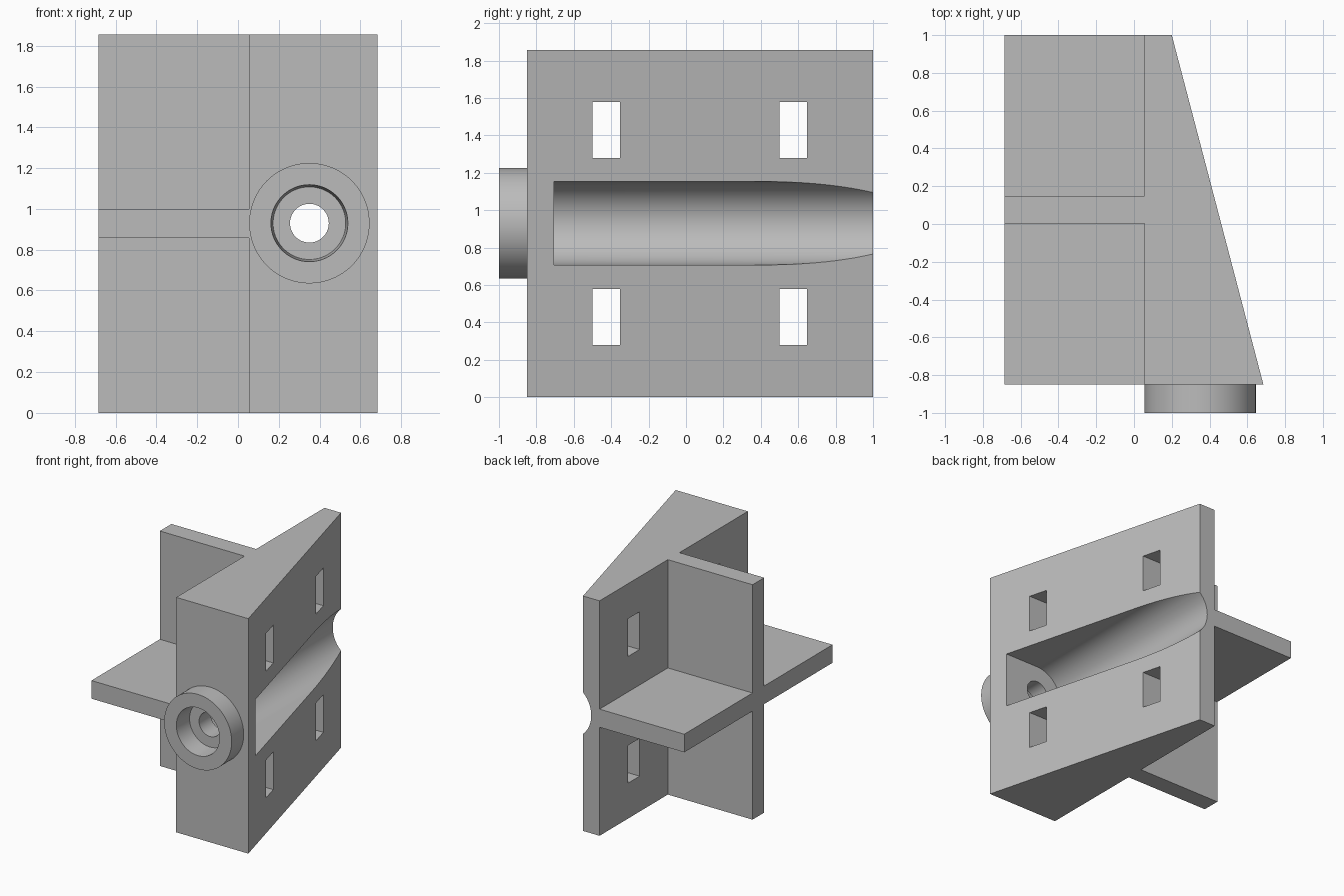
import bpy
import bmesh
from math import pi, radians
from mathutils import Matrix

if "Cube" in bpy.data.objects:
    bpy.data.objects.remove(bpy.data.objects["Cube"], do_unlink=True)

HEIGHT = 1.855
FRONT, BACK = -0.85, 1.0
WEB_X = 0.055                   # rear face of the wedge plate
BORE_X, BORE_Z = 0.35, 0.93     # axis of the boss and channel

grey = bpy.data.materials.new("light_grey")
grey.use_nodes = True
colour = (0.5, 0.5, 0.5, 1)
grey.diffuse_color = colour
grey.node_tree.nodes["Principled BSDF"].inputs["Base Color"].default_value = colour


def finish(name, bm):
    bmesh.ops.recalc_face_normals(bm, faces=bm.faces)
    mesh = bpy.data.meshes.new(name)
    bm.to_mesh(mesh)
    bm.free()
    mesh.materials.append(grey)
    obj = bpy.data.objects.new(name, mesh)
    bpy.context.collection.objects.link(obj)
    return obj


def prism(name, outline, z0, z1):
    """Extrude an xy outline from z0 to z1."""
    bm = bmesh.new()
    face = bm.faces.new([bm.verts.new((x, y, z0)) for x, y in outline])
    top = bmesh.ops.extrude_face_region(bm, geom=[face])["geom"]
    verts = [v for v in top if isinstance(v, bmesh.types.BMVert)]
    bmesh.ops.translate(bm, verts=verts, vec=(0, 0, z1 - z0))
    return finish(name, bm)


def box(name, x0, x1, y0, y1, z0, z1):
    return prism(name, [(x0, y0), (x1, y0), (x1, y1), (x0, y1)], z0, z1)


def barrel(name, y0, y1, r0, r1=None):
    """Round solid along y on the bore axis, radius r0 at y0 and r1 at y1."""
    bm = bmesh.new()
    bmesh.ops.create_cone(
        bm, cap_ends=True, segments=96, radius1=r0, radius2=r1 or r0, depth=y1 - y0,
        matrix=Matrix.Translation((BORE_X, (y0 + y1) / 2, BORE_Z)) @ Matrix.Rotation(-pi / 2, 4, 'X'))
    return finish(name, bm)


def combine(target, tool, operation):
    mod = target.modifiers.new(operation.lower(), 'BOOLEAN')
    mod.operation = operation
    mod.solver = 'EXACT'
    mod.object = tool
    bpy.context.view_layer.objects.active = target
    bpy.ops.object.modifier_apply(modifier=mod.name)
    bpy.data.objects.remove(tool, do_unlink=True)


# Wedge plate with a slanted outer face
bracket = prism("ribbed_bracket",
                [(WEB_X, FRONT), (0.685, FRONT), (0.2, BACK), (WEB_X, BACK)], 0, HEIGHT)

# Crossed ribs and round boss
for solid in (
    box("upright_rib", -0.685, 0.09, 0.003, 0.148, 0, HEIGHT),
    box("level_rib", -0.685, 0.09, FRONT, BACK, 0.857, 1.0),
    barrel("boss", -1.0, -0.8, 0.295),
):
    combine(bracket, solid, 'UNION')

# U-shaped channel, open at the slanted face and the back
radius, channel_start = 0.2225, -0.705
channel = barrel("channel_cutter", channel_start, 1.1, radius)
combine(channel, box("channel_mouth", BORE_X, 0.9, channel_start, 1.1,
                     BORE_Z - radius, BORE_Z + radius), 'UNION')
combine(bracket, channel, 'DIFFERENCE')

# Tapered socket in the boss and the through hole behind it
combine(bracket, barrel("socket_cutter", -1.02, FRONT, 0.19, 0.178), 'DIFFERENCE')
combine(bracket, barrel("hole_cutter", -0.9, -0.6, 0.095), 'DIFFERENCE')

# Four strap slots
for y in (-0.5, 0.5):
    for z in (0.28, 1.28):
        combine(bracket, box("slot_cutter", -0.1, 0.9, y, y + 0.148, z, z + 0.298), 'DIFFERENCE')

bpy.ops.object.select_all(action='DESELECT')
bracket.select_set(True)
bpy.context.view_layer.objects.active = bracket
bpy.ops.object.shade_smooth_by_angle(angle=radians(30))
